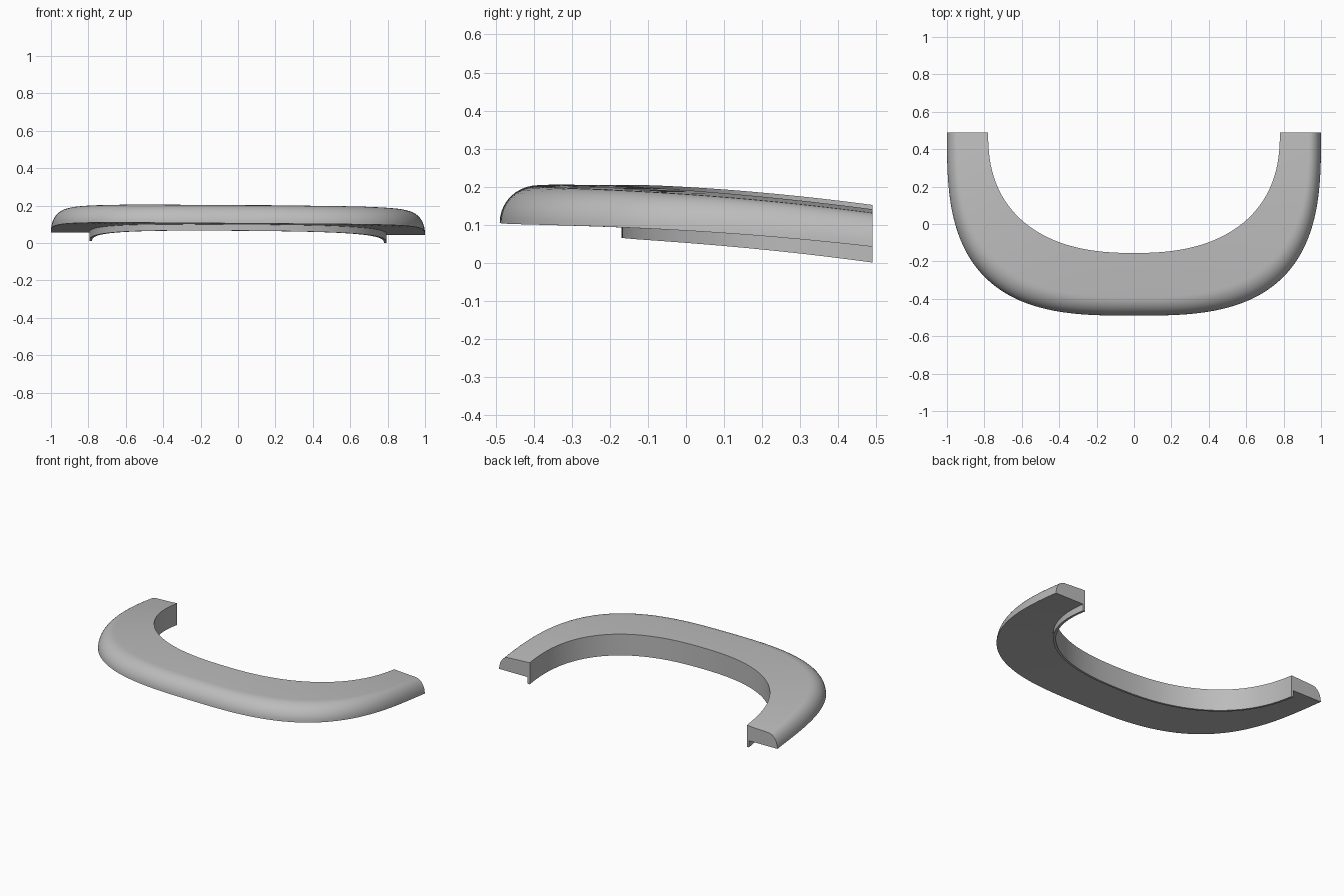
import bpy
import bmesh
from math import cos, sin, pi

if "Cube" in bpy.data.objects:
    bpy.data.objects.remove(bpy.data.objects["Cube"], do_unlink=True)

STEPS, ROUND = 96, 10
BACK = 0.49      # y of the two cut ends
LIP = 0.015      # thickness of the hanging lip
TILT = 0.0073    # slight roll towards the left side


def outline(angle, half_width, depth, power):
    """Point on a squared-off half oval opening to the back."""
    c, s = cos(angle), sin(angle)
    r = (abs(c) ** power + abs(s) ** power) ** (-1 / power)
    return half_width * r * c, BACK - depth * r * s


def height(y, front, drop):
    """Height that sags towards the back."""
    t = (y + BACK) / (2 * BACK)
    return front - drop * t * t


def underside(y):
    return height(y, 0.105, 0.056)


def section(angle):
    outer = outline(angle, 1.0, 0.98, 3.0)
    inner = outline(angle, 0.78, 0.645, 2.4)
    lip = outline(angle, 0.78 + LIP, 0.645 + LIP, 2.4)
    points = []
    # rounded outer edge
    for i in range(ROUND + 1):
        a = i / ROUND * pi / 2
        f = 0.3 * (1 - cos(a))
        x, y = (p + (q - p) * f for p, q in zip(outer, inner))
        low, top = underside(y), height(y, 0.203, 0.065)
        points.append((x, y, low + (top - low) * sin(a)))
    # inner top edge, then down the inner wall and around the lip
    points.append((*inner, height(inner[1], 0.211, 0.065)))
    points.append((*inner, height(inner[1], 0.073, 0.067)))
    points.append((*lip, height(lip[1], 0.073, 0.067)))
    points.append((*lip, underside(lip[1])))
    return [(x, y, z - TILT * x) for x, y, z in points]


# Curved rim swept from one end to the other
bm = bmesh.new()
rings = [[bm.verts.new(p) for p in section(pi * i / STEPS)] for i in range(STEPS + 1)]
for a, b in zip(rings, rings[1:]):
    for j in range(len(a)):
        k = (j + 1) % len(a)
        bm.faces.new((a[j], a[k], b[k], b[j]))
bm.faces.new(rings[0])
bm.faces.new(rings[-1])
bmesh.ops.recalc_face_normals(bm, faces=bm.faces)

mesh = bpy.data.meshes.new("curved_rim")
bm.to_mesh(mesh)
bm.free()
rim = bpy.data.objects.new("curved_rim", mesh)
bpy.context.collection.objects.link(rim)

# Plain grey
grey = bpy.data.materials.new("plain_grey")
grey.use_nodes = True
color = (0.5, 0.5, 0.5, 1)
grey.diffuse_color = color
for node in grey.node_tree.nodes:
    if node.type == "BSDF_PRINCIPLED":
        node.inputs["Base Color"].default_value = color
mesh.materials.append(grey)

bpy.ops.object.select_all(action="DESELECT")
rim.select_set(True)
bpy.context.view_layer.objects.active = rim
bpy.ops.object.shade_smooth_by_angle(angle=0.6)
